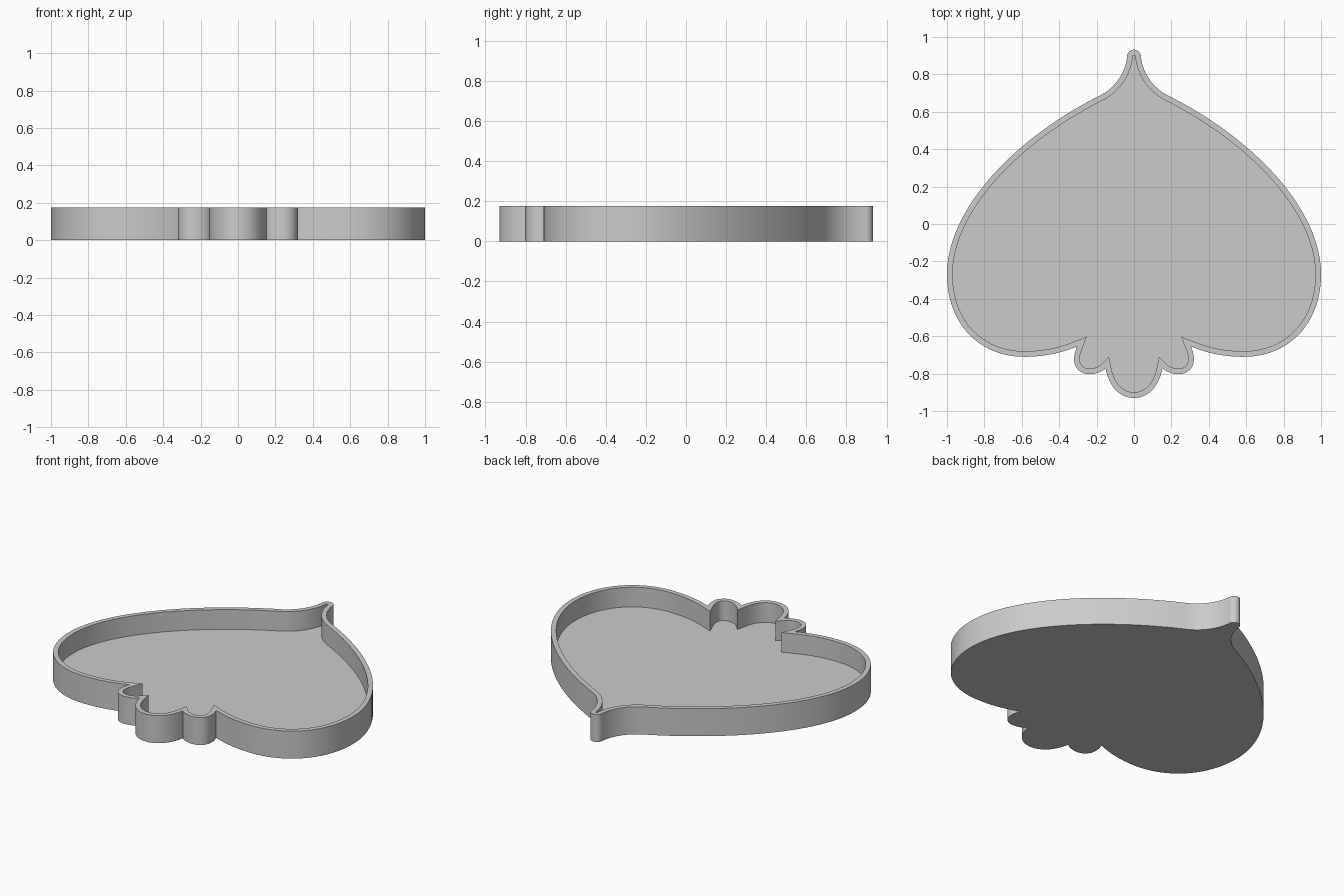
import bpy, bmesh, math
from mathutils import Vector

cube = bpy.data.objects.get("Cube")
if cube:
    bpy.data.objects.remove(cube, do_unlink=True)

HEIGHT, FLOOR, WALL, STEPS = 0.175, 0.05, 0.03, 14

grey = bpy.data.materials.new("plain grey")
grey.use_nodes = True
grey.diffuse_color = (0.6, 0.6, 0.6, 1)
grey.node_tree.nodes["Principled BSDF"].inputs["Base Color"].default_value = (0.6, 0.6, 0.6, 1)

# Half outline from the tip round to the bottom lobe: start, then (handle, handle, end)
START = (0, 0.932)
CURVES = [
    ((0.02, 0.932), (0.037, 0.915), (0.037, 0.895)),    # rounded tip
    ((0.045, 0.81), (0.10, 0.73), (0.176, 0.69)),       # neck
    ((0.62, 0.47), (1.0, 0.09), (1.0, -0.27)),          # shoulder
    ((1.0, -0.53), (0.83, -0.71), (0.585, -0.71)),      # side lobe
    ((0.48, -0.71), (0.39, -0.69), (0.305, -0.655)),
    ((0.315, -0.68), (0.32, -0.70), (0.32, -0.725)),    # small lobe
    ((0.32, -0.77), (0.285, -0.803), (0.24, -0.803)),
    ((0.205, -0.803), (0.17, -0.79), (0.152, -0.77)),
    ((0.135, -0.87), (0.075, -0.93), (0, -0.93)),       # middle lobe
]


def bezier(p, t):
    s = 1 - t
    return p[0] * s**3 + p[1] * 3 * s * s * t + p[2] * 3 * s * t * t + p[3] * t**3


half = [Vector(START)]
for curve in CURVES:
    pts = [half[-1].copy()] + [Vector(c) for c in curve]
    count = STEPS * 2 if (pts[3] - pts[0]).length > 0.5 else STEPS
    half += [bezier(pts, i / count) for i in range(1, count + 1)]
outer = half + [Vector((-p.x, p.y)) for p in reversed(half[1:-1])]


def inset(loop, width):
    """Mitred inward offset of a clockwise loop."""
    result = []
    for i, p in enumerate(loop):
        a = (p - loop[i - 1]).normalized()
        b = (loop[(i + 1) % len(loop)] - p).normalized()
        na, nb = Vector((a.y, -a.x)), Vector((b.y, -b.x))
        result.append(p + (na + nb) * (width / (1 + na.dot(nb))))
    return result


inner = inset(outer, WALL)

# Tray: outer wall, flat rim, inner wall, floor and underside
bm = bmesh.new()
rings = [[bm.verts.new((p.x, p.y, z)) for p in loop]
         for loop, z in ((outer, 0), (outer, HEIGHT), (inner, HEIGHT), (inner, FLOOR))]
n = len(outer)
for low, high in zip(rings, rings[1:]):
    for i in range(n):
        j = (i + 1) % n
        bm.faces.new((low[i], high[i], high[j], low[j]))
bm.faces.new(rings[0])
bm.faces.new(list(reversed(rings[-1])))
bmesh.ops.recalc_face_normals(bm, faces=bm.faces)
caps = [f for f in bm.faces if len(f.verts) > 4]
bmesh.ops.triangulate(bm, faces=caps)

mesh = bpy.data.meshes.new("tray")
bm.to_mesh(mesh)
bm.free()
mesh.materials.append(grey)
tray = bpy.data.objects.new("tray", mesh)
bpy.context.collection.objects.link(tray)

# Smooth curved walls, crisp rim and cusps
bpy.ops.object.select_all(action="DESELECT")
tray.select_set(True)
bpy.context.view_layer.objects.active = tray
bpy.ops.object.shade_smooth_by_angle(angle=math.radians(30))
